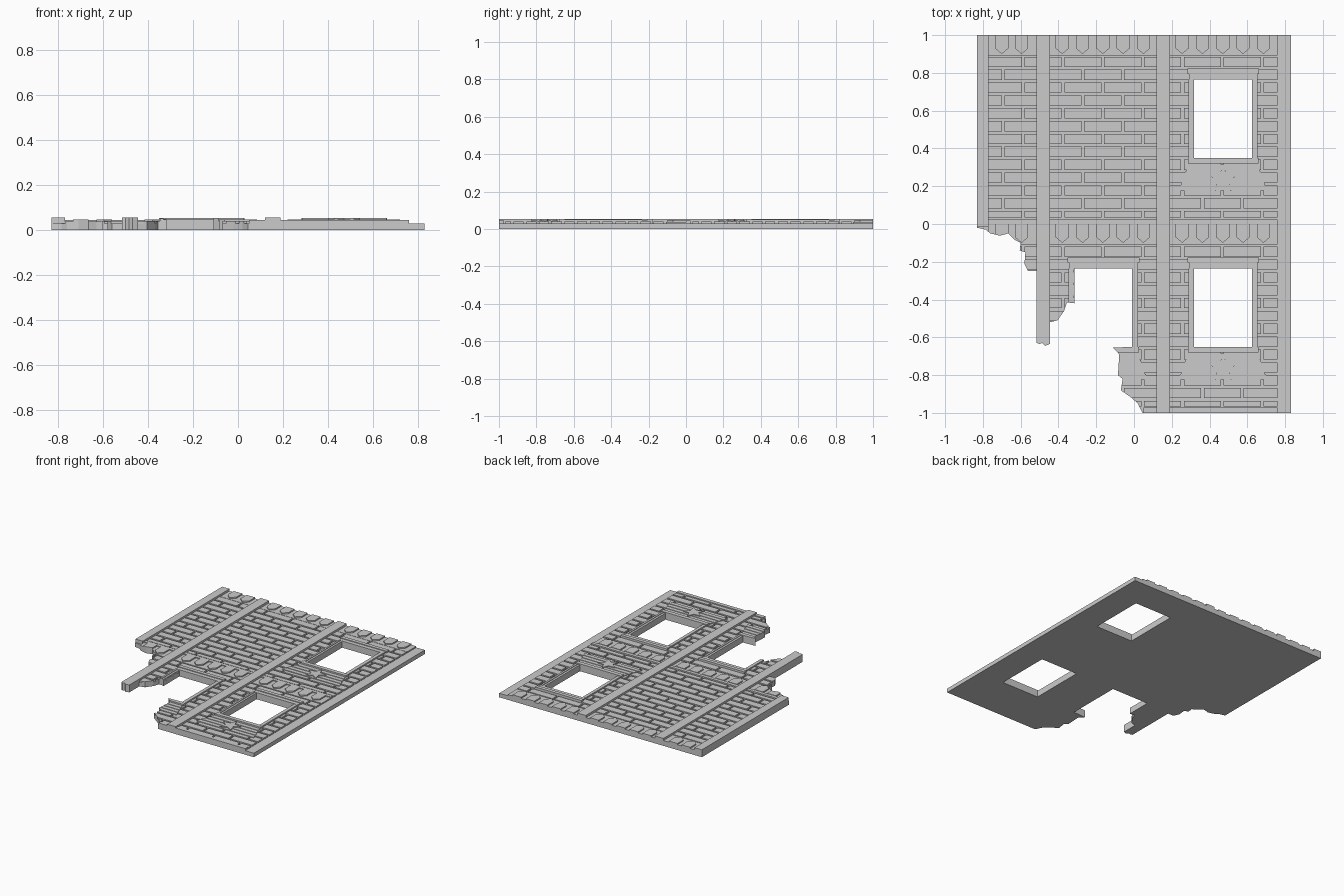
import bpy, bmesh, math

if "Cube" in bpy.data.objects:
    bpy.data.objects.remove(bpy.data.objects["Cube"])

stone = bpy.data.materials.new("grey_stone")
stone.diffuse_color = (0.6, 0.6, 0.6, 1)
stone.use_nodes = True
stone.node_tree.nodes["Principled BSDF"].inputs["Base Color"].default_value = stone.diffuse_color
PLATE, EMBED = 0.03, 0.02


def prisms(name, polys, z1, z0=EMBED):
    """One object made of upright prisms, one for each outline."""
    bm = bmesh.new()
    for poly in polys:
        low = [bm.verts.new((x, y, z0)) for x, y in poly]
        high = [bm.verts.new((x, y, z1)) for x, y in poly]
        bm.faces.new(low[::-1])
        bm.faces.new(high)
        n = len(poly)
        for i in range(n):
            j = (i + 1) % n
            bm.faces.new((low[i], low[j], high[j], high[i]))
    bmesh.ops.recalc_face_normals(bm, faces=bm.faces)
    mesh = bpy.data.meshes.new(name)
    bm.to_mesh(mesh)
    bm.free()
    mesh.materials.append(stone)
    ob = bpy.data.objects.new(name, mesh)
    bpy.context.collection.objects.link(ob)
    return ob


def rect(x0, x1, y0, y1):
    return [(x0, y0), (x1, y0), (x1, y1), (x0, y1)]


def boolean(ob, cutter, operation):
    mod = ob.modifiers.new("cut", 'BOOLEAN')
    mod.operation, mod.object, mod.solver = operation, cutter, 'EXACT'
    bpy.context.view_layer.objects.active = ob
    bpy.ops.object.modifier_apply(modifier=mod.name)


# Broken wall outline, with the damaged window as a notch
beam_end = [(-0.515, -0.63), (-0.5, -0.635), (-0.485, -0.63), (-0.47, -0.645),
            (-0.445, -0.635)]
outline = [(0.83, 1), (-0.83, 1), (-0.83, -0.02), (-0.785, -0.03), (-0.76, -0.05),
           (-0.71, -0.062), (-0.665, -0.05), (-0.63, -0.085), (-0.6, -0.1),
           (-0.605, -0.14), (-0.575, -0.15), (-0.58, -0.21), (-0.56, -0.25),
           (-0.515, -0.25)] + beam_end + [
           (-0.445, -0.52), (-0.405, -0.51), (-0.37, -0.46), (-0.355, -0.415),
           (-0.315, -0.42), (-0.315, -0.235), (-0.01, -0.235), (-0.01, -0.65),
           (-0.11, -0.655), (-0.078, -0.69), (-0.085, -0.8), (-0.06, -0.82),
           (-0.07, -0.88), (-0.02, -0.915), (0.02, -0.95), (0.045, -1), (0.83, -1)]
plate = prisms("wall_plate", [outline], PLATE, 0)
clip = prisms("outline_cutter", [outline], 0.2, -0.1)
holes = prisms("window_cutter", [rect(0.317, 0.624, 0.35 + d, 0.765 + d) for d in (0, -1)],
               0.2, -0.1)
boolean(plate, holes, 'DIFFERENCE')

# Vertical pillars
prisms("left_pillar", [rect(-0.83, -0.77, -0.015, 1)], 0.055)
prisms("broken_pillar", [[(-0.445, 1), (-0.515, 1)] + beam_end], 0.055)
prisms("middle_pillar", [rect(0.12, 0.19, -1, 1)], 0.055)

# Brick courses in the three bays, with staggered joints
BAYS = [(-0.77, -0.515), (-0.445, 0.12), (0.19, 0.76)]
PITCH, COURSE, GAP = 0.211, 0.068, 0.014
bricks = []
for top, floor in ((0.885, 0.035), (-0.12, -0.965)):
    for row in range(13):
        y1 = top - row * COURSE
        y0 = max(y1 - COURSE + GAP, floor)
        start = -0.376 - 3 * PITCH + (row % 2) * PITCH / 2
        for a, b in BAYS:
            for k in range(10):
                x0 = max(a, start + k * PITCH + GAP / 2)
                x1 = min(b, start + (k + 1) * PITCH - GAP / 2)
                if x1 - x0 > 0.01:
                    bricks.append(rect(x0, x1, y0, y1))
brickwork = prisms("bricks", bricks, 0.041)
boolean(brickwork, clip, 'INTERSECT')
boolean(brickwork, holes, 'DIFFERENCE')

# Cornices: backing band with hanging shield tiles
def shield(x, y):
    return [(x - 0.035, y), (x - 0.035, y - 0.07), (x, y - 0.1),
            (x + 0.035, y - 0.07), (x + 0.035, y)]


TILES = [[-0.70, -0.595], [-0.38 + 0.1075 * i for i in range(5)],
         [0.255 + 0.1075 * i for i in range(5)]]
for label, y in (("upper", 1.0), ("lower", 0.0)):
    band = prisms(label + "_cornice", [rect(a, b, y - 0.108, y) for a, b in BAYS], 0.039)
    tiles = prisms(label + "_shield_tiles", [shield(x, y) for t in TILES for x in t], 0.048)
    if y == 0:
        boolean(band, clip, 'INTERSECT')
        boolean(tiles, clip, 'INTERSECT')

# Floor ledges
prisms("middle_ledge", [rect(a, b, 0, 0.025) for a, b in BAYS], 0.045)
prisms("bottom_ledge", [rect(0.19, 0.76, -1, -0.972), rect(0.05, 0.12, -1, -0.972)], 0.045)


# Windows: lintel, jambs, sill, apron boards and star
def window(label, dx, dy, broken=False):
    def moved(poly):
        return [(x + dx, y + dy) for x, y in poly]

    parts = [
        prisms(label + "_lintel_top", [moved(rect(0.282, 0.662, 0.795, 0.822))], 0.054),
        prisms(label + "_lintel", [moved(rect(0.29, 0.655, 0.765, 0.795))], 0.049),
        prisms(label + "_jambs", [moved(rect(0.288, 0.317, 0.35, 0.765)),
                                  moved(rect(0.624, 0.655, 0.35, 0.765))], 0.047),
        prisms(label + "_jamb_beads", [moved(rect(0.288, 0.302, 0.35, 0.765)),
                                       moved(rect(0.64, 0.655, 0.35, 0.765))], 0.051),
        prisms(label + "_sill", [moved(rect(0.285, 0.66, 0.32, 0.35))], 0.054)]
    boards = []
    for i in range(4):
        t, b = 0.315 - 0.036 * i, 0.315 - 0.036 * (i + 1) + 0.006
        st, sb = (0.315 - t) * 0.36, (0.315 - b) * 0.36
        boards.append(moved([(0.285 - st, t), (0.285 - sb, b), (0.657 + sb, b), (0.657 + st, t)]))
    parts.append(prisms(label + "_apron_boards", boards, 0.046))
    # thin board joints behind the boards
    parts.append(prisms(label + "_apron_back", [moved([(0.287, 0.313), (0.24, 0.179),
                                                       (0.702, 0.179), (0.655, 0.313)])], 0.0425))
    if broken:
        for p in parts:
            boolean(p, clip, 'INTERSECT')
        return
    star = []
    for i in range(10):
        r = 0.075 if i % 2 == 0 else 0.034
        a = math.pi / 2 + i * math.pi / 5
        star.append((0.472 + r * math.cos(a), 0.235 + r * math.sin(a)))
    prisms(label + "_star", [moved(star)], 0.053)


window("upper_window", 0, 0)
window("lower_window", 0, -1)
window("broken_window", -0.634, -1, True)

for helper in (clip, holes):
    bpy.data.objects.remove(helper)
